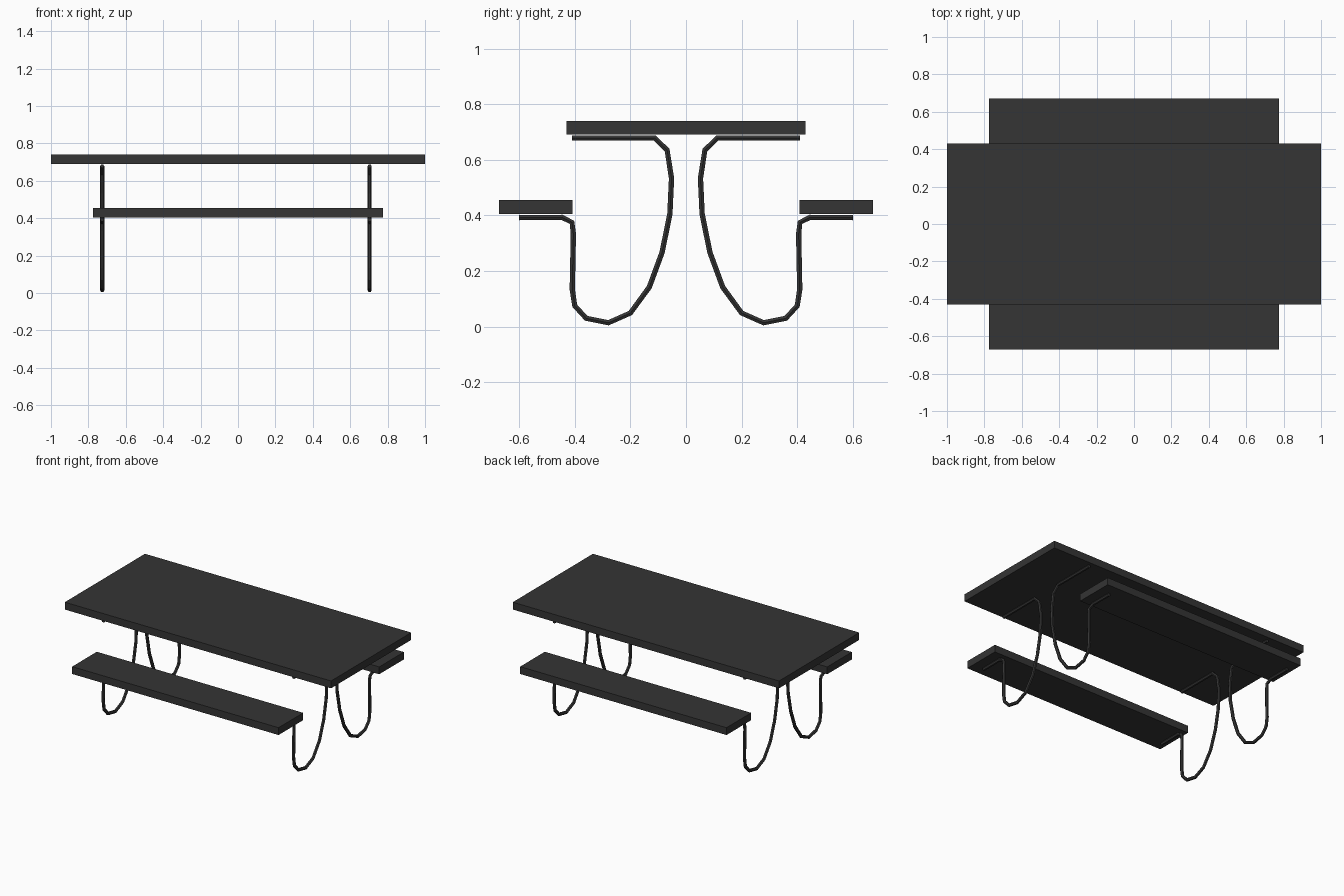
import bpy

if "Cube" in bpy.data.objects:
    bpy.data.objects.remove(bpy.data.objects["Cube"])

dark = bpy.data.materials.new("dark_grey")
dark.diffuse_color = (0.035, 0.035, 0.035, 1)
dark.use_nodes = True
dark.node_tree.nodes["Principled BSDF"].inputs["Base Color"].default_value = dark.diffuse_color


def slab(name, size, loc):
    bpy.ops.mesh.primitive_cube_add(size=1, location=loc)
    ob = bpy.context.object
    ob.name = name
    ob.scale = size
    bpy.ops.object.transform_apply(location=False, rotation=False, scale=True)
    ob.data.materials.append(dark)


def tube(name, x, side, path, radius):
    cu = bpy.data.curves.new(name, 'CURVE')
    cu.dimensions = '3D'
    cu.bevel_depth = radius
    cu.bevel_resolution = 1
    cu.use_fill_caps = True
    sp = cu.splines.new('POLY')
    sp.use_smooth = False
    sp.points.add(len(path) - 1)
    for p, (y, z) in zip(sp.points, path):
        p.co = (x, y * side, z, 1)
    ob = bpy.data.objects.new(name, cu)
    bpy.context.collection.objects.link(ob)
    bpy.ops.object.select_all(action='DESELECT')
    ob.select_set(True)
    bpy.context.view_layer.objects.active = ob
    bpy.ops.object.convert(target='MESH')
    bpy.context.object.data.materials.append(dark)


# table top and the two benches
slab("table_top", (2.0, 0.86, 0.05), (0, 0, 0.715))
for side, label in ((-1, "front"), (1, "back")):
    slab(label + "_bench", (1.55, 0.264, 0.05), (0, side * 0.54, 0.43))

# bent tube leg: under the top, down to the floor, up and under the bench
leg_path = [(0.41, 0.678), (0.112, 0.678), (0.068, 0.635), (0.052, 0.533),
            (0.058, 0.405), (0.086, 0.267), (0.132, 0.142), (0.20, 0.049),
            (0.279, 0.014), (0.359, 0.03), (0.40, 0.075), (0.409, 0.134),
            (0.405, 0.333), (0.41, 0.375), (0.446, 0.393), (0.60, 0.392)]
for x, end in ((-0.726, "left"), (0.704, "right")):
    for side, label in ((-1, "front"), (1, "back")):
        tube(f"{label}_{end}_leg", x, side, leg_path, 0.011)
